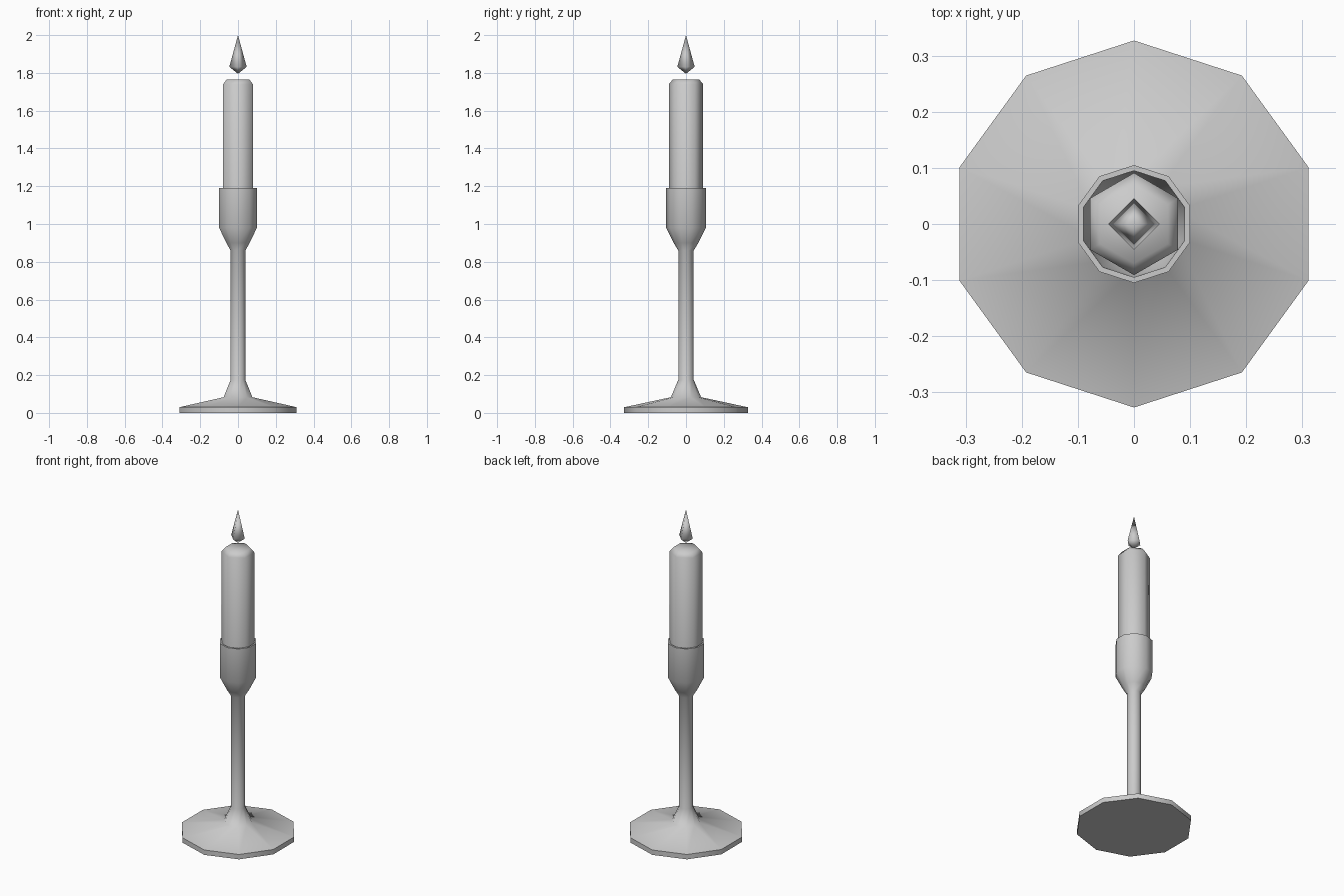
import bpy, math

if "Cube" in bpy.data.objects:
    bpy.data.objects.remove(bpy.data.objects["Cube"])


def lathe(name, profile, sides, smooth_angle):
    """Revolve (radius, z) points bottom to top; first corner points to +y. Radius 0 makes a tip."""
    verts, faces, rings = [], [], []
    for r, z in profile:
        start = len(verts)
        count = sides if r > 0 else 1
        for k in range(count):
            a = math.pi / 2 + 2 * math.pi * k / sides
            verts.append((r * math.cos(a), r * math.sin(a), z))
        rings.append([start + k % count for k in range(sides)])
    for low, high in zip(rings, rings[1:]):
        for k in range(sides):
            n = (k + 1) % sides
            loop = [low[k], low[n], high[n], high[k]]
            faces.append(list(dict.fromkeys(loop)))
    # flat caps on open ends
    if profile[0][0] > 0:
        faces.append(rings[0][::-1])
    if profile[-1][0] > 0:
        faces.append(rings[-1])
    mesh = bpy.data.meshes.new(name)
    mesh.from_pydata(verts, [], faces)
    mesh.validate()
    mesh.shade_smooth()
    mesh.set_sharp_from_angle(angle=math.radians(smooth_angle))
    obj = bpy.data.objects.new(name, mesh)
    bpy.context.collection.objects.link(obj)
    return obj


# Holder: foot, stem and hollow cup in one turned profile
lathe("candle_holder", [
    (0.327, 0.0), (0.327, 0.03),
    (0.08, 0.083), (0.041, 0.175),
    (0.041, 0.86), (0.065, 0.90), (0.105, 0.98),
    (0.105, 1.19), (0.095, 1.19),
    (0.093, 1.0), (0.06, 0.93),
], 10, 65)

# Six-sided candle with a bevelled top
lathe("candle", [(0.091, 0.97), (0.091, 1.74), (0.07, 1.765)], 6, 65)

# Four-sided flame floating above the candle
lathe("flame", [(0, 1.795), (0.046, 1.832), (0, 2.0)], 4, 180)
